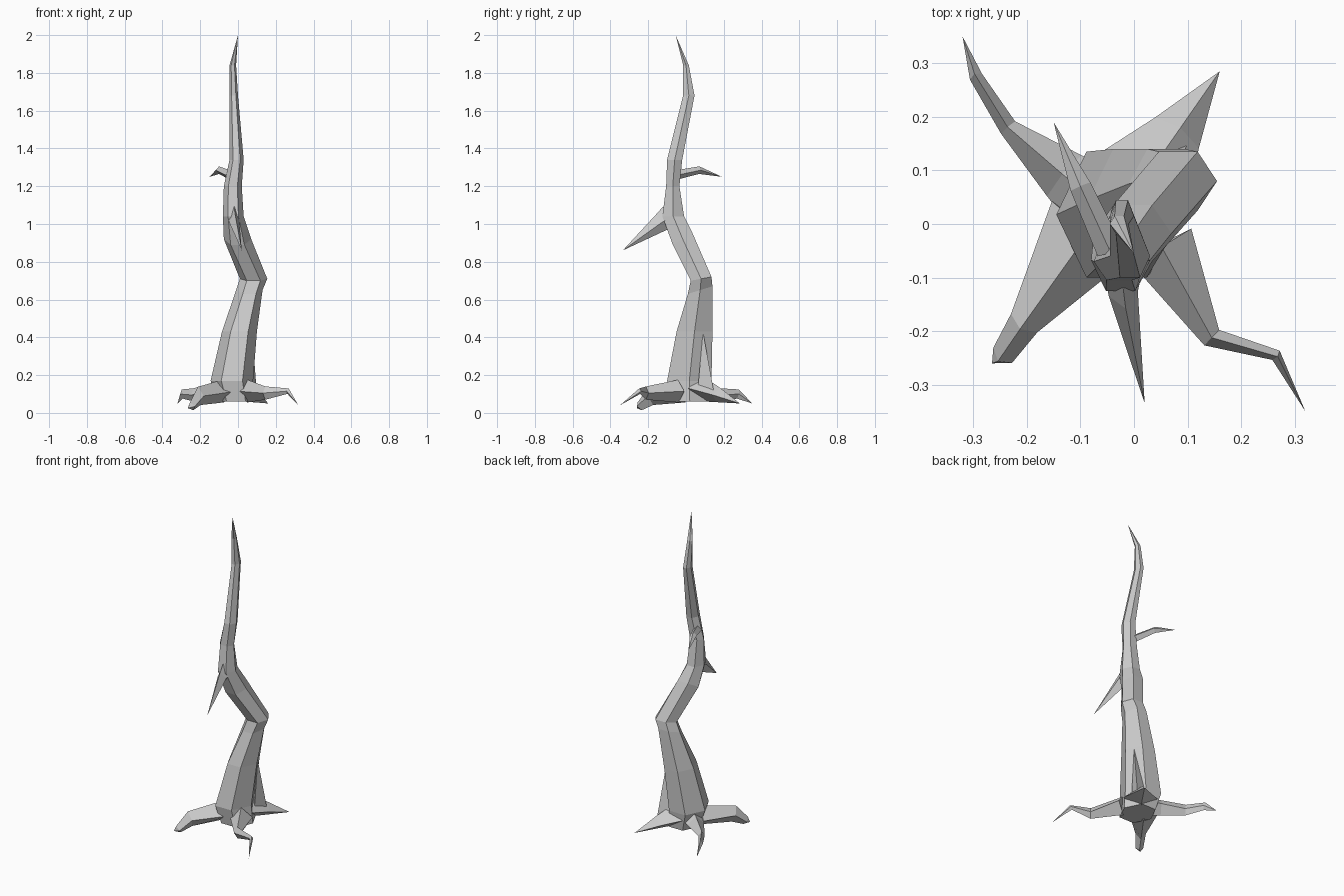
import bpy, bmesh, math
from mathutils import Vector


def skin(name, rings, tip):
    """Flat-faced skin through rings of points, ending in a point."""
    bm = bmesh.new()
    loops = [[bm.verts.new(p) for p in ring] for ring in rings]
    n = len(loops[0])
    for a, b in zip(loops, loops[1:]):
        for i in range(n):
            j = (i + 1) % n
            bm.faces.new((a[i], a[j], b[j], b[i]))
    bm.faces.new(loops[0][::-1])
    end = bm.verts.new(tip)
    for i in range(n):
        bm.faces.new((loops[-1][i], loops[-1][(i + 1) % n], end))
    bmesh.ops.recalc_face_normals(bm, faces=bm.faces)
    mesh = bpy.data.meshes.new(name)
    bm.to_mesh(mesh)
    bm.free()
    obj = bpy.data.objects.new(name, mesh)
    bpy.context.collection.objects.link(obj)
    return obj


def trunk_ring(x0, x1, y0, y1, z, tilt=0.0, n=6):
    """Horizontal hexagon filling the given x and y extents."""
    pts = []
    for i in range(n):
        a = math.tau * i / n
        sx, sy = math.cos(a), math.sin(a) / math.sin(math.tau / n)
        pts.append(((x0 + x1) / 2 + sx * (x1 - x0) / 2,
                    (y0 + y1) / 2 + sy * (y1 - y0) / 2, z + tilt * sy))
    return pts


def limb(name, stations, tip):
    """Diamond-section limb; stations are x, y, z, width, height."""
    centres = [Vector(s[:3]) for s in stations] + [Vector(tip)]
    rings = []
    for i, s in enumerate(stations):
        c = centres[i]
        d = (centres[i + 1] - centres[max(i - 1, 0)]).normalized()
        side = d.cross(Vector((0, 0, 1))).normalized()
        up = side.cross(d)
        w, h = s[3] / 2, s[4] / 2
        rings.append([c + side * w, c + up * h, c - side * w, c - up * h])
    return skin(name, rings, tip)


# Twisting trunk: x min, x max, y min, y max, height, tilt
trunk = [
    (-0.11, 0.09, -0.08, 0.12, 0.06, 0),
    (-0.145, 0.08, -0.10, 0.135, 0.17, 0),
    (-0.085, 0.10, -0.05, 0.14, 0.43, 0),
    (-0.01, 0.13, 0.01, 0.14, 0.65, 0.02),
    (0.01, 0.155, 0.025, 0.135, 0.71, 0.01),
    (-0.075, 0.07, -0.07, 0.035, 0.92, 0.03),
    (-0.08, 0.03, -0.125, -0.01, 1.04, 0),
    (-0.075, 0.02, -0.105, -0.035, 1.20, 0),
    (-0.045, 0.03, -0.10, -0.02, 1.34, 0),
    (-0.045, 0.0, -0.015, 0.045, 1.68, 0),
    (-0.045, -0.01, -0.015, 0.015, 1.84, 0),
]
skin("trunk", [trunk_ring(*r) for r in trunk], (0.0, -0.055, 2.0))

# Spreading roots
limb("root_back_left", [(-0.08, 0.05, 0.115, 0.13, 0.11),
                        (-0.13, 0.09, 0.11, 0.10, 0.10),
                        (-0.235, 0.18, 0.095, 0.035, 0.07),
                        (-0.295, 0.275, 0.10, 0.025, 0.05)], (-0.32, 0.35, 0.05))
limb("root_back_right", [(0.01, 0.07, 0.13, 0.20, 0.14),
                         (0.08, 0.17, 0.095, 0.10, 0.08)], (0.16, 0.285, 0.05))
limb("root_front_left", [(-0.08, -0.01, 0.115, 0.18, 0.12),
                         (-0.205, -0.185, 0.09, 0.06, 0.10),
                         (-0.245, -0.245, 0.035, 0.045, 0.05)], (-0.265, -0.26, 0.025))
limb("root_front_right", [(0.05, -0.04, 0.115, 0.13, 0.12),
                          (0.145, -0.212, 0.105, 0.04, 0.07),
                          (0.265, -0.245, 0.115, 0.022, 0.03)], (0.32, -0.35, 0.04))

# Ridge where the back root climbs the trunk
skin("root_ridge", [[(0.0, 0.13, 0.10), (0.10, 0.15, 0.10), (0.07, 0.06, 0.10)]],
     (0.075, 0.09, 0.43))

# Broken branch stubs
limb("branch_front", [(-0.02, -0.09, 1.03, 0.07, 0.14),
                      (-0.02, -0.13, 1.01, 0.055, 0.10)], (0.02, -0.335, 0.86))
limb("branch_back", [(-0.045, -0.05, 1.26, 0.05, 0.05),
                     (-0.10, 0.07, 1.285, 0.04, 0.04)], (-0.15, 0.19, 1.25))
